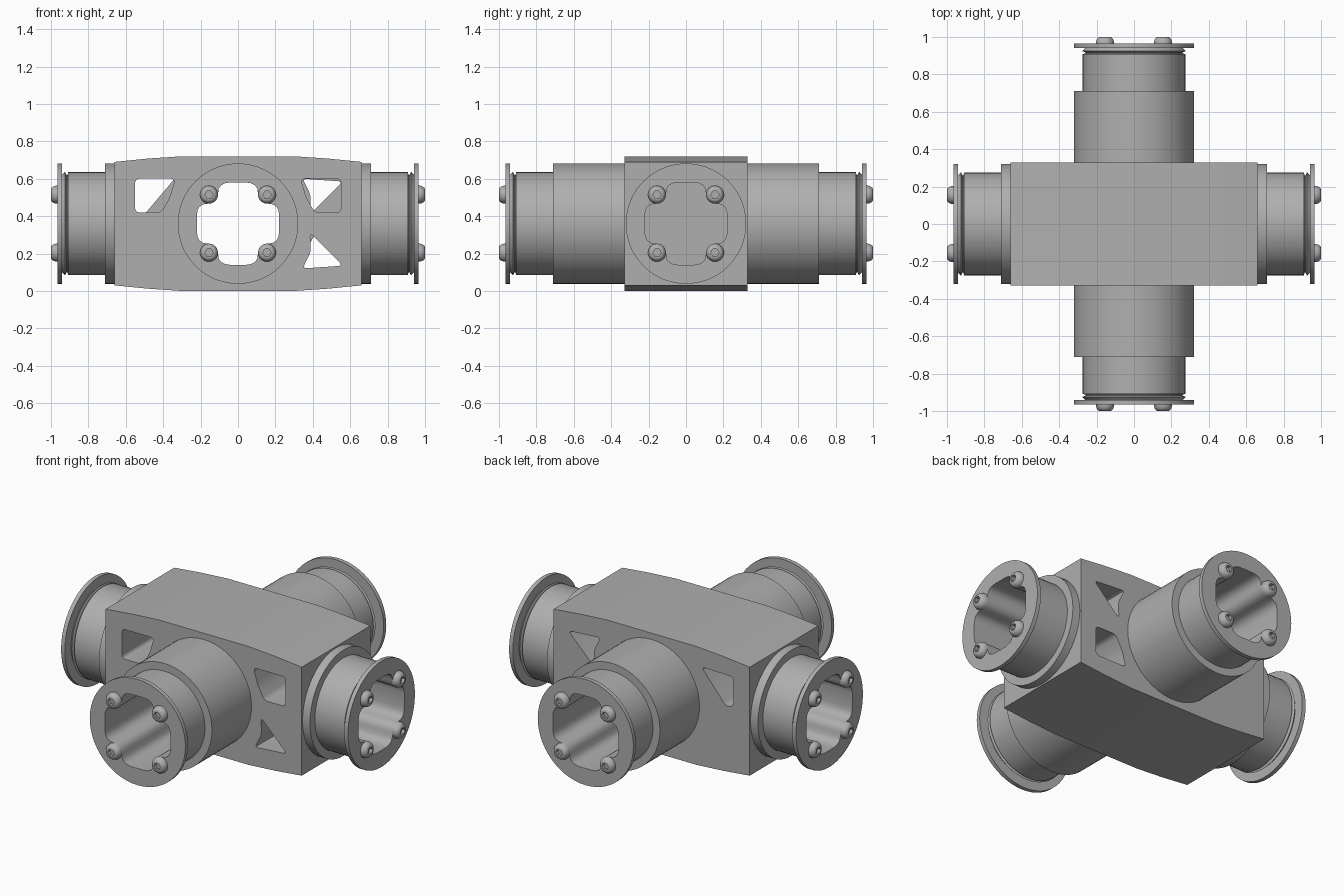
import bpy, bmesh, math
from mathutils import Matrix, Vector

if "Cube" in bpy.data.objects:
    bpy.data.objects.remove(bpy.data.objects["Cube"])

MID = 0.36  # height of the arm axes

grey = bpy.data.materials.new("machined_grey")
grey.use_nodes = True
grey.diffuse_color = (0.43, 0.43, 0.43, 1)
grey.node_tree.nodes["Principled BSDF"].inputs["Base Color"].default_value = (0.43, 0.43, 0.43, 1)


def finish(name, bm):
    bmesh.ops.recalc_face_normals(bm, faces=bm.faces)
    mesh = bpy.data.meshes.new(name)
    bm.to_mesh(mesh)
    bm.free()
    mesh.materials.append(grey)
    ob = bpy.data.objects.new(name, mesh)
    bpy.context.collection.objects.link(ob)
    return ob


def smooth(ob):
    bpy.ops.object.select_all(action='DESELECT')
    ob.select_set(True)
    bpy.context.view_layer.objects.active = ob
    bpy.ops.object.shade_smooth_by_angle(angle=math.radians(32))


def circle(r, n=56):
    return [(r * math.cos(2 * math.pi * i / n), r * math.sin(2 * math.pi * i / n)) for i in range(n)]


# Bore outline: rounded square with corners pushed in around the screws
octant = [(.22, 0), (.22, .045), (.216, .07), (.206, .09), (.187, .103),
          (.158, .107), (.138, .113), (.123, .123)]
quadrant = octant + [(b, a) for a, b in octant[-2:0:-1]]
BORE = []
for k in range(4):
    for a, b in quadrant:
        for _ in range(k):
            a, b = -b, a
        BORE.append((a, b))


def loft(name, rings, matrix, caps=(False, False)):
    """Join a list of (outline, distance) rings along local z."""
    bm = bmesh.new()
    loops = [[bm.verts.new((a, b, d)) for a, b in outline] for outline, d in rings]
    n = len(loops[0])
    for low, high in zip(loops, loops[1:]):
        for i in range(n):
            j = (i + 1) % n
            bm.faces.new((low[i], low[j], high[j], high[i]))
    if caps[0]:
        bm.faces.new(loops[0])
    if caps[1]:
        bm.faces.new(loops[-1])
    bm.transform(matrix)
    return finish(name, bm)


def prism(name, outline, y0, y1, rounding=0):
    """Extrude an x-z outline along y, with optionally rounded corners."""
    bm = bmesh.new()
    bm.faces.new([bm.verts.new((x, y0, z)) for x, z in outline])
    if rounding:
        bmesh.ops.bevel(bm, geom=bm.verts[:], offset=rounding, segments=4,
                        profile=0.5, affect='VERTICES')
    geom = bmesh.ops.extrude_face_region(bm, geom=bm.faces[:])["geom"]
    bmesh.ops.translate(bm, vec=(0, y1 - y0, 0),
                        verts=[g for g in geom if isinstance(g, bmesh.types.BMVert)])
    return finish(name, bm)


def cut(target, cutter):
    mod = target.modifiers.new("cut", 'BOOLEAN')
    mod.operation, mod.solver, mod.object = 'DIFFERENCE', 'EXACT', cutter
    bpy.context.view_layer.objects.active = target
    bpy.ops.object.modifier_apply(modifier=mod.name)
    bpy.data.objects.remove(cutter)


def facing(turn):
    """Local z points to the front, then turns around the vertical axis."""
    return (Matrix.Translation((0, 0, MID)) @ Matrix.Rotation(math.radians(turn), 4, 'Z')
            @ Matrix.Rotation(math.radians(90), 4, 'X'))


# Central block with gently arched top and bottom
right_edge = [(0.66, MID - .33), (0.66, MID + .33), (0.48, MID + .348), (0.3, MID + .36)]
top = right_edge[1:] + [(-x, z) for x, z in reversed(right_edge[1:])]
block = prism("central_block", top + [(x, 2 * MID - z) for x, z in reversed(top)], -.33, .33)

# Through bore front to back, blind bores on the sides
cut(block, loft("bore_cutter", [(BORE, -.5), (BORE, .5)], facing(0), (True, True)))
for turn in (90, -90):
    cut(block, loft("bore_cutter", [(BORE, .6), (BORE, .8)], facing(turn), (True, True)))

# Weight-saving windows, front ones opening into back ones
window = [(.55, .60), (.335, .60), (.365, .50), (.41, .42), (.55, .42)]
wedge = [(.345, .12), (.39, .21), (.385, .31), (.56, .135)]


def flip(points):
    return [(x, 2 * MID - z) for x, z in points]


pockets = [
    (window, True),
    ([(-x, z) for x, z in window], True),
    (wedge, True),
    (flip(window), False),
    (flip(wedge), False),
    ([(-.335, .605), (-.55, .60), (-.55, .42), (-.50, .41)], False),
]
for outline, front in pockets:
    y0, y1 = (-.4, 0) if front else (-.01, .4)
    cut(block, prism("pocket_cutter", outline, y0, y1, 0.022))
smooth(block)

# Four arms with stepped sleeves, end flanges and screws
arms = {"front": (0, .32), "left": (90, .65), "back": (180, .32), "right": (-90, .65)}
for side, (turn, start) in arms.items():
    place = facing(turn)
    steps = [(.275, .71), (.275, .908), (.26, .912), (.26, .918)]
    sleeve = [(BORE, start + .012), (BORE, .918)]
    sleeve += [(circle(r), d) for r, d in reversed(steps)]
    sleeve += [(circle(.322), .71), (circle(.322), start)]
    smooth(loft(side + "_sleeve", sleeve, place))

    flange = [(BORE, .918), (BORE, .965), (circle(.322), .965), (circle(.322), .94),
              (circle(.262), .94), (circle(.277), .925), (circle(.262), .918), (BORE, .918)]
    smooth(loft(side + "_flange", flange, place))

    for sx in (-1, 1):
        for sy in (-1, 1):
            spot = place @ Matrix.Translation(Vector((sx * .155, sy * .155, 0)))
            head = [(.048, .96), (.048, .974), (.044, .986), (.037, .996), (.028, 1)]
            rings = [(circle(r, 24), d) for r, d in head]
            # hexagonal socket
            hexagon = [tuple(Vector(p) * math.cos(math.pi / 6)
                             / math.cos((i % 4) * math.pi / 12 - math.pi / 6))
                       for i, p in enumerate(circle(.022, 24))]
            rings += [(hexagon, 1), (hexagon, .98)]
            smooth(loft(side + "_screw", rings, spot, (True, True)))
